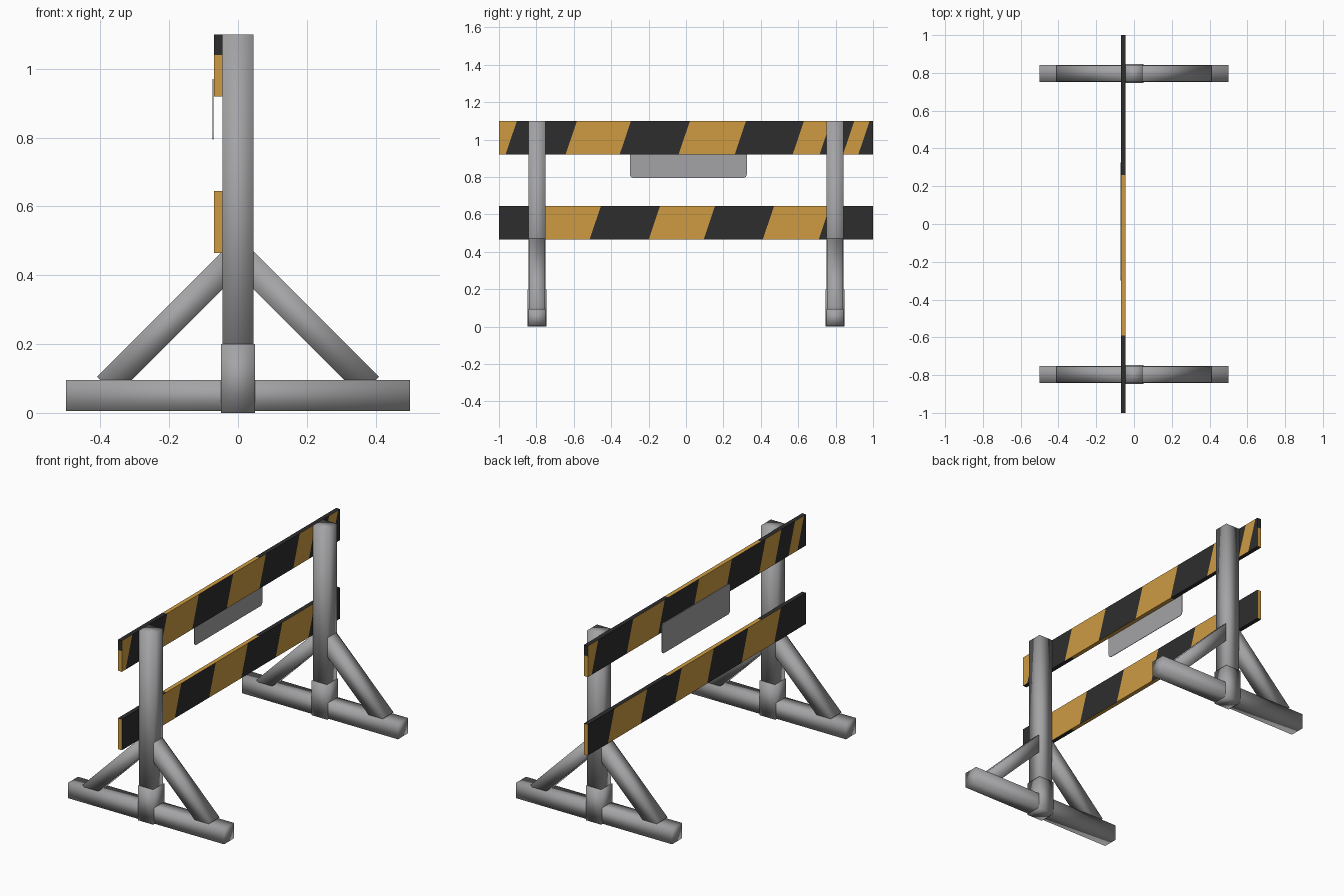
import bpy, bmesh, math
from mathutils import Vector, Matrix

if "Cube" in bpy.data.objects:
    bpy.data.objects.remove(bpy.data.objects["Cube"])


def material(name, rgb):
    m = bpy.data.materials.new(name)
    m.diffuse_color = (*rgb, 1)
    m.use_nodes = True
    m.node_tree.nodes["Principled BSDF"].inputs["Base Color"].default_value = m.diffuse_color
    return m


GREY = material("grey_metal", (0.37, 0.37, 0.38))
ORANGE = material("amber_stripe", (0.62, 0.33, 0.055))
BLACK = material("black_stripe", (0.027, 0.027, 0.027))


def finish(name, bm, mats, smooth=False):
    me = bpy.data.meshes.new(name)
    bm.to_mesh(me)
    bm.free()
    for m in mats:
        me.materials.append(m)
    for p in me.polygons:
        p.use_smooth = smooth
    ob = bpy.data.objects.new(name, me)
    bpy.context.collection.objects.link(ob)
    return ob


def beam(name, centre, size, turn=0.0):
    # soft-shaded square tube, turned about the y axis
    bm = bmesh.new()
    bmesh.ops.create_cube(bm, size=1, matrix=Matrix.Translation(centre)
                          @ Matrix.Rotation(turn, 4, 'Y') @ Matrix.Diagonal((*size, 1)))
    return finish(name, bm, [GREY], True)


# two stands: post, foot, collar and a pair of diagonal braces
for side, y in (("front", -0.797), ("back", 0.797)):
    beam(side + "_post", (0, y, 0.575), (0.09, 0.09, 1.05))
    beam(side + "_foot", (0, y, 0.05), (1.0, 0.09, 0.09))
    beam(side + "_collar", (0, y, 0.1), (0.1, 0.1, 0.2))
    u0, u1 = -0.305, 0.445             # brace ends measured along z - x
    mid = (u0 + u1) / 2
    for label, s in (("left", -1), ("right", 1)):
        beam(f"{side}_{label}_brace", (s * (0.46 - mid) / 2, y, (0.46 + mid) / 2),
             (0.078, 0.084, (u1 - u0) / math.sqrt(2)), -s * math.pi / 4)


def plank(name, z0, z1, cuts, first, top_spans, end_split):
    # slanted stripes on both broad sides, the far side turned half round
    x0, x1, slant = -0.07, -0.045, 0.061
    bm = bmesh.new()
    centre = Vector(((x0 + x1) / 2, 0, (z0 + z1) / 2))

    def face(points, mat):
        f = bm.faces.new([bm.verts.new(p) for p in points])
        f.normal_update()
        if f.normal.dot(f.calc_center_median() - centre) < 0:
            f.normal_flip()
        f.material_index = mat

    edges = [(-1, -1)] + [(c - slant, c) for c in cuts] + [(1, 1)]
    for x, s in ((x1, 1), (x0, -1)):
        for i, ((a0, a1), (b0, b1)) in enumerate(zip(edges, edges[1:])):
            face([(x, s * a0, z0), (x, s * b0, z0), (x, s * b1, z1), (x, s * a1, z1)],
                 (first + i) % 2)
    # narrow top and bottom
    for z in (z0, z1):
        for i, (a, b) in enumerate(zip(top_spans, top_spans[1:])):
            face([(x0, a, z), (x1, a, z), (x1, b, z), (x0, b, z)], (i + 1) % 2)
    # ends
    for y in (-1, 1):
        for a, b, mat in ((z0, end_split, 0), (end_split, z1, 1)):
            if b - a > 0.001:
                face([(x0, y, a), (x1, y, a), (x1, y, b), (x0, y, b)], mat)
    finish(name, bm, [ORANGE, BLACK])


plank("upper_plank", 0.92, 1.1,
      [-0.904, -0.583, -0.294, 0.021, 0.321, 0.631, 0.775, 0.90, 0.982], 0,
      [-1, -0.59, 0.26, 1], 1.04)
plank("lower_plank", 0.465, 0.645,
      [-0.755, -0.455, -0.139, 0.155, 0.471, 0.77], 1,
      [-1, -0.59, 0.26, 1], 0.645)

# thin sign plate with rounded corners hung on the upper plank
bm = bmesh.new()
r, ya, yb, za, zb = 0.02, -0.3, 0.325, 0.795, 0.97
ring = []
for k, (cy, cz) in enumerate(((yb - r, zb - r), (ya + r, zb - r), (ya + r, za + r), (yb - r, za + r))):
    for j in range(5):
        t = (k + j / 4) * math.pi / 2
        ring.append(bm.verts.new((-0.0735, cy + r * math.cos(t), cz + r * math.sin(t))))
f = bm.faces.new(ring)
ext = bmesh.ops.extrude_face_region(bm, geom=[f], use_keep_orig=True)
bmesh.ops.translate(bm, verts=[v for v in ext["geom"] if isinstance(v, bmesh.types.BMVert)],
                    vec=(0.003, 0, 0))
bmesh.ops.recalc_face_normals(bm, faces=bm.faces)
finish("sign_plate", bm, [GREY])
